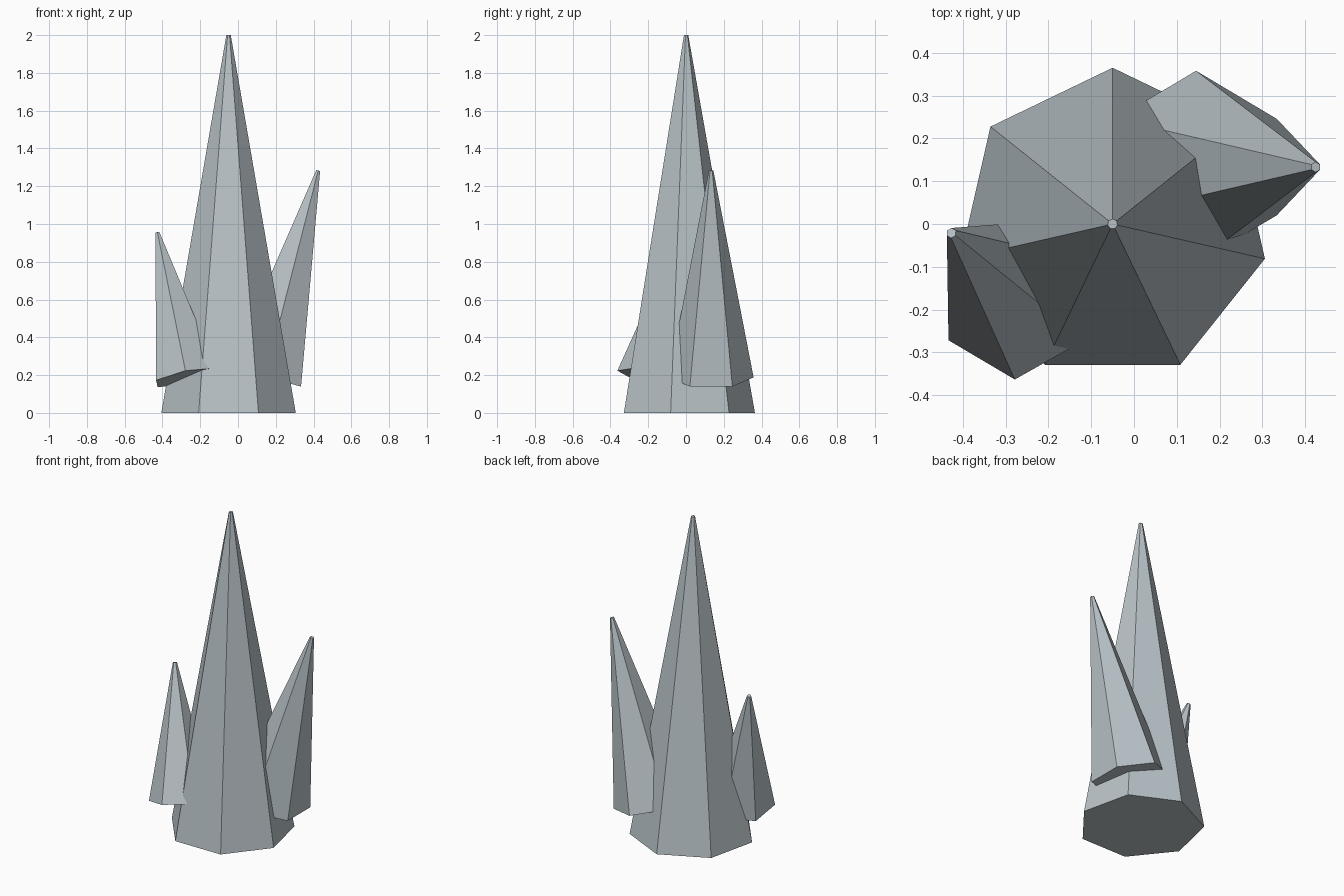
import bpy
import bmesh
import math
from mathutils import Matrix, Vector

if "Cube" in bpy.data.objects:
    bpy.data.objects.remove(bpy.data.objects["Cube"])

stone = bpy.data.materials.new("pale blue grey stone")
stone.diffuse_color = (0.48, 0.54, 0.57, 1.0)
stone.use_nodes = True
stone.node_tree.nodes["Principled BSDF"].inputs["Base Color"].default_value = stone.diffuse_color


def crystal(name, sides, radius, length, base, start=90, tilt_x=0.0, tilt_y=0.0):
    """Flat-faced spike with a tiny blunt tip, tilted about its base centre."""
    place = (Matrix.Translation(base)
             @ Matrix.Rotation(tilt_y, 4, 'Y')
             @ Matrix.Rotation(tilt_x, 4, 'X'))
    bm = bmesh.new()
    rings = []
    for r, z in ((radius, 0.0), (0.012, length)):
        ring = []
        for i in range(sides):
            a = math.radians(start) + math.tau * i / sides
            ring.append(bm.verts.new(place @ Vector((r * math.cos(a), r * math.sin(a), z))))
        rings.append(ring)
    low, high = rings
    for i in range(sides):
        j = (i + 1) % sides
        bm.faces.new((low[i], low[j], high[j], high[i]))
    bm.faces.new(low[::-1])
    bm.faces.new(high)
    mesh = bpy.data.meshes.new(name)
    bm.to_mesh(mesh)
    bm.free()
    mesh.materials.append(stone)
    obj = bpy.data.objects.new(name, mesh)
    bpy.context.collection.objects.link(obj)
    return obj


# Tall central spike
crystal("main_spike", 7, 0.365, 2.0, (-0.05, 0.0, 0.0))
# Medium shard leaning out to the right
crystal("right_shard", 6, 0.225, 1.13, (0.145, 0.133, 0.188), tilt_y=0.25)
# Small shard leaning out to the left and back
crystal("left_shard", 6, 0.187, 0.80, (-0.271, -0.18, 0.187), tilt_x=-0.2, tilt_y=-0.2)
